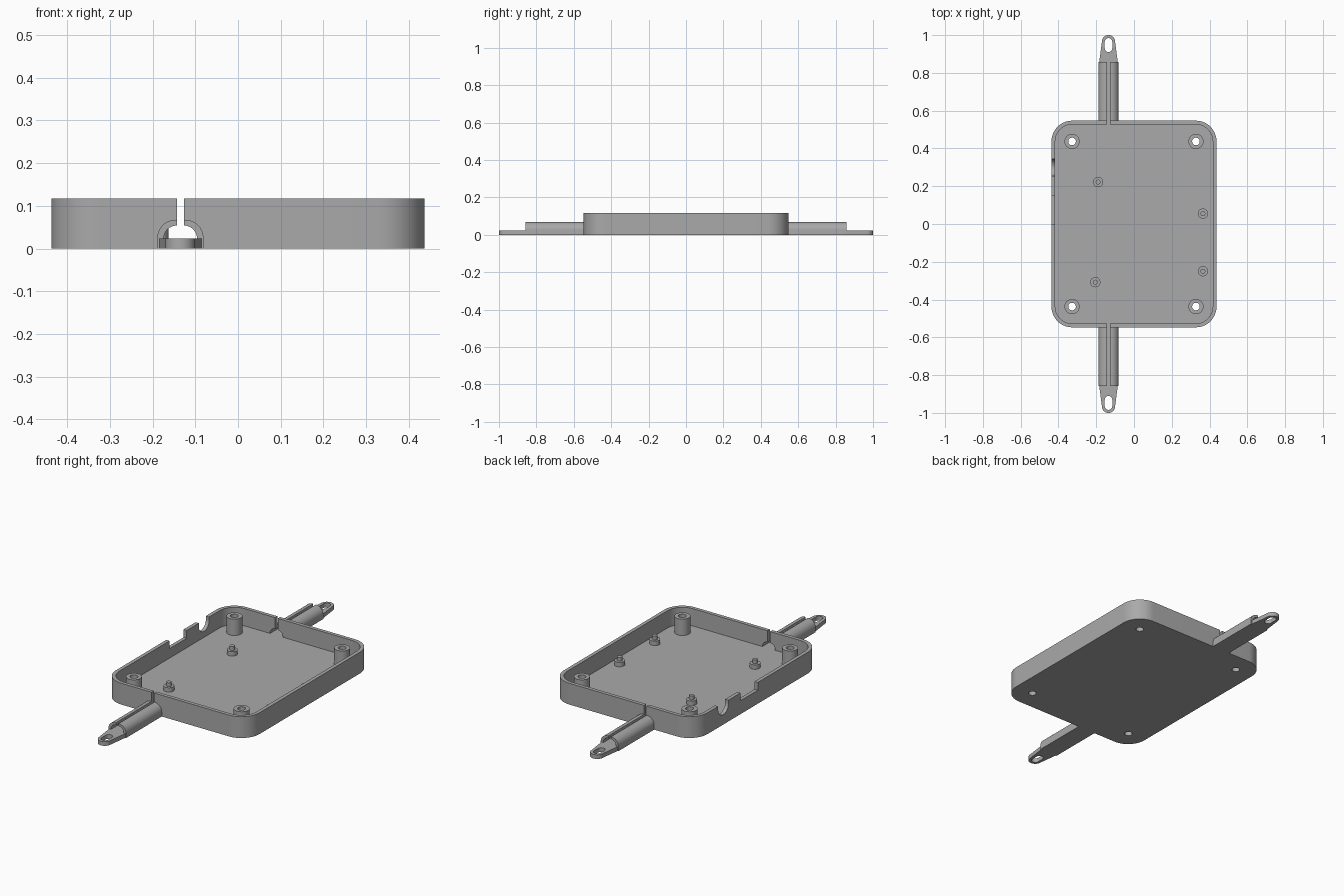
import bpy, bmesh
from math import sin, cos, pi
from mathutils import Vector

cube = bpy.data.objects.get("Cube")
if cube:
    bpy.data.objects.remove(cube, do_unlink=True)

grey = bpy.data.materials.new("plain grey")
grey.use_nodes = True
COLOUR = (0.4, 0.4, 0.4, 1)
grey.diffuse_color = COLOUR
grey.node_tree.nodes["Principled BSDF"].inputs["Base Color"].default_value = COLOUR

# Main sizes
HALF_X, HALF_Y, HEIGHT = 0.437, 0.547, 0.117
WALL, FLOOR, CORNER = 0.02, 0.022, 0.11
DUCT_X, DUCT_END = -0.135, 0.857


def arc(cx, cy, r, start, end, n=16):
    """Points along an arc, angles in half turns."""
    return [(cx + r * cos(pi * (start + (end - start) * i / n)),
             cy + r * sin(pi * (start + (end - start) * i / n))) for i in range(n + 1)]


def rounded_rect(hx, hy, r):
    pts = []
    for k, (sx, sy) in enumerate(((1, 1), (-1, 1), (-1, -1), (1, -1))):
        pts += arc(sx * (hx - r), sy * (hy - r), r, k / 2, k / 2 + 0.5)
    return pts


def circle(x, y, r):
    return arc(x, y, r, 0, 2, 32)[:-1]


def box(x0, x1, y0, y1):
    return [(x0, y0), (x1, y0), (x1, y1), (x0, y1)]


def arch(half, z0, z1, r):
    """Flat-bottomed arch section centred on the ducts."""
    return ([(DUCT_X - half, z0), (DUCT_X + half, z0)]
            + arc(DUCT_X + half - r, z1 - r, r, 0, 0.5)
            + arc(DUCT_X - half + r, z1 - r, r, 0.5, 1))


def prism(name, pts, a, b, axis="z"):
    """Extrude a section from a to b along an axis."""
    place = {"z": lambda p, t: (p[0], p[1], t),
             "y": lambda p, t: (p[0], t, p[1]),
             "x": lambda p, t: (t, p[0], p[1])}[axis]
    bm = bmesh.new()
    face = bm.faces.new([bm.verts.new(place(p, a)) for p in pts])
    out = bmesh.ops.extrude_face_region(bm, geom=[face])
    top = [v for v in out["geom"] if isinstance(v, bmesh.types.BMVert)]
    shift = Vector(place((0, 0), b - a))
    bmesh.ops.translate(bm, verts=top, vec=shift)
    bmesh.ops.remove_doubles(bm, verts=bm.verts, dist=1e-5)
    bmesh.ops.recalc_face_normals(bm, faces=bm.faces)
    mesh = bpy.data.meshes.new(name)
    bm.to_mesh(mesh)
    bm.free()
    mesh.materials.append(grey)
    obj = bpy.data.objects.new(name, mesh)
    bpy.context.collection.objects.link(obj)
    return obj


def cut(obj, cutters):
    """Subtract each cutter and keep the finished mesh."""
    for c in cutters:
        mod = obj.modifiers.new("cut", "BOOLEAN")
        mod.operation, mod.solver, mod.object = "DIFFERENCE", "EXACT", c
    graph = bpy.context.evaluated_depsgraph_get()
    mesh = bpy.data.meshes.new_from_object(obj.evaluated_get(graph))
    obj.modifiers.clear()
    obj.data = mesh


parts, helpers = [], []


def cutter(*args):
    c = prism(*args)
    c.hide_render = True
    helpers.append(c)
    return c


# Cable tunnel and its slit, running the whole length
tunnel = cutter("tunnel_cutter", arch(0.039, FLOOR, 0.054, 0.031), -1.2, 1.2, "y")
slit = cutter("slit_cutter", box(DUCT_X - 0.008, DUCT_X + 0.008, 0.04, 0.2), -1.2, 1.2, "y")

# Open tray
cavity = cutter("cavity_cutter", rounded_rect(HALF_X - WALL, HALF_Y - WALL, CORNER - WALL), FLOOR, 0.3)
port = cutter("port_cutter", box(0, 0.15, 0.074, 0.3), -0.6, -0.38, "x")
u_shape = [(0.345, 0.3), (0.255, 0.3)] + arc(0.3, 0.1, 0.045, 1, 2)
plug = cutter("plug_cutter", u_shape, -0.6, -0.38, "x")
corners = [(sx * 0.328, sy * 0.437) for sx in (1, -1) for sy in (1, -1)]
screws = [cutter("screw_cutter", circle(x, y, 0.02), -0.1, 0.3) for x, y in corners]
tray = prism("tray", rounded_rect(HALF_X, HALF_Y, CORNER), 0, HEIGHT)
cut(tray, [cavity, tunnel, slit, port, plug] + screws)
parts.append(tray)

# Screw bosses in the corners
for (x, y), hole in zip(corners, screws):
    boss = prism("screw_boss", circle(x, y, 0.04), FLOOR, 0.112)
    cut(boss, [hole])
    parts.append(boss)

# Board standoffs with locating pins
for x, y in ((-0.19, 0.222), (0.365, 0.055), (0.365, -0.25), (-0.205, -0.308)):
    parts.append(prism("standoff", circle(x, y, 0.027), FLOOR, 0.046))
    parts.append(prism("standoff_pin", circle(x, y, 0.013), 0.046, 0.067))

# Cable ducts and strap tabs at both ends
for s, end in ((1, "back"), (-1, "front")):
    duct = prism(end + "_duct", arch(0.054, 0, 0.067, 0.042), s * (HALF_Y - 0.002), s * DUCT_END, "y")
    cut(duct, [tunnel, slit])
    outline = ([(DUCT_X - 0.049, s * DUCT_END), (DUCT_X + 0.049, s * DUCT_END)]
               + arc(DUCT_X, s * 0.965, 0.035, 0, s))
    eyelet = arc(DUCT_X, s * 0.964, 0.02, 0, s) + arc(DUCT_X, s * 0.93, 0.02, s, 2 * s)
    tab = prism(end + "_tab", outline, 0, FLOOR + 0.001)
    cut(tab, [cutter("eyelet_cutter", eyelet, -0.1, 0.2)])
    parts += [duct, tab]

for c in helpers:
    bpy.data.objects.remove(c, do_unlink=True)

# Smooth the round walls, keep hard edges
bpy.ops.object.select_all(action="DESELECT")
for obj in parts:
    obj.select_set(True)
bpy.context.view_layer.objects.active = tray
bpy.ops.object.shade_smooth_by_angle(angle=pi / 6)
